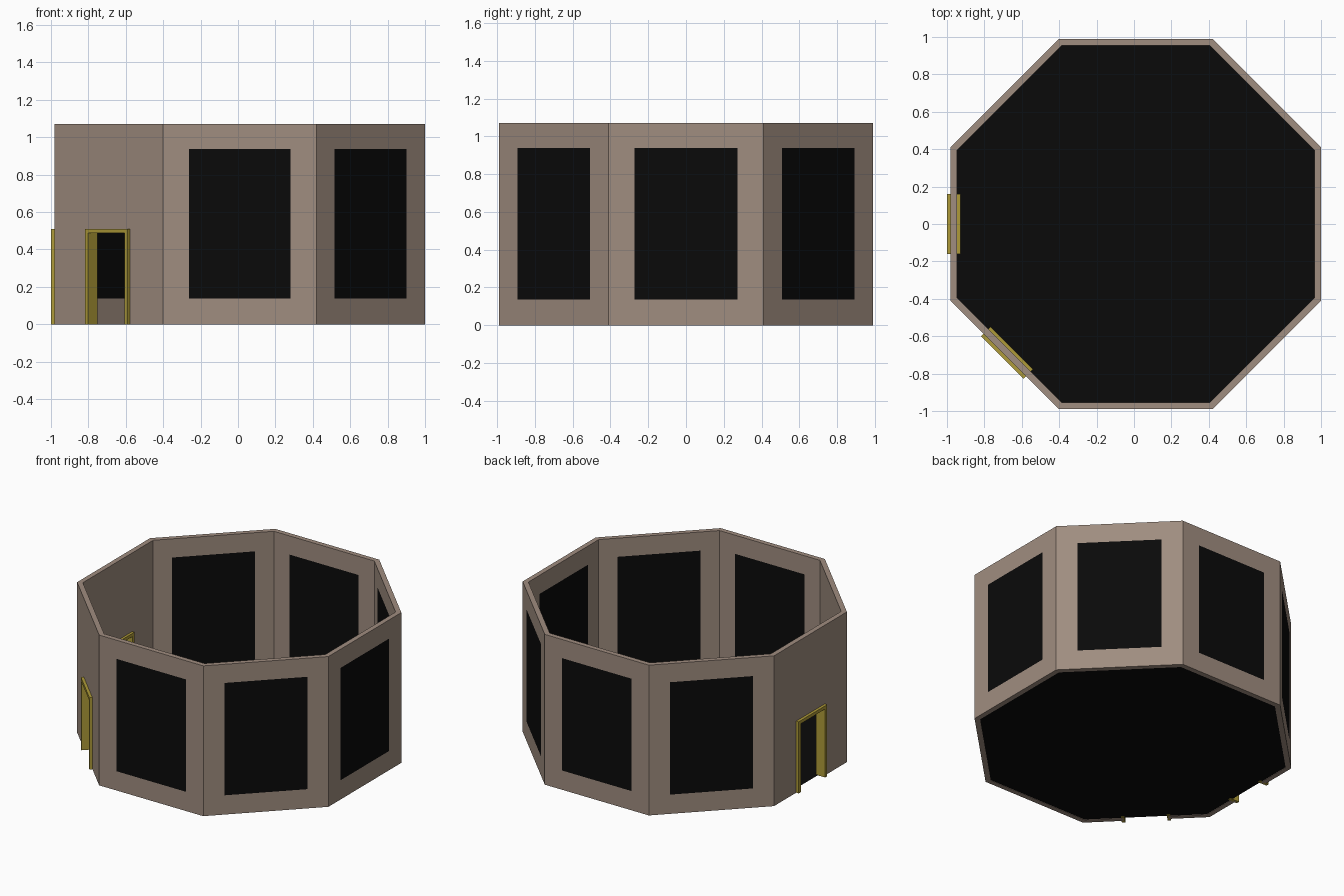
import bpy, bmesh, math
from mathutils import Matrix, Vector

if "Cube" in bpy.data.objects:
    bpy.data.objects.remove(bpy.data.objects["Cube"])

CX = 0.0095                  # octagon centre in x
OUT, INN, H = 0.99, 0.955, 1.07
T = math.tan(math.pi / 8)


def material(name, rgb):
    m = bpy.data.materials.new(name)
    m.diffuse_color = (*rgb, 1)
    m.use_nodes = True
    m.node_tree.nodes["Principled BSDF"].inputs["Base Color"].default_value = m.diffuse_color
    return m


WALL = material("taupe_wall", (0.35, 0.266, 0.214))
DARK = material("black_panel", (0.003, 0.003, 0.003))
GOLD = material("mustard_frame", (0.43, 0.33, 0.04))


def finish(bm, name, mats):
    bmesh.ops.remove_doubles(bm, verts=bm.verts, dist=1e-5)
    me = bpy.data.meshes.new(name)
    bm.to_mesh(me)
    bm.free()
    for m in mats:
        me.materials.append(m)
    ob = bpy.data.objects.new(name, me)
    bpy.context.collection.objects.link(ob)
    return ob


def side_matrix(deg):
    # local x points outward, local y runs along the wall
    return Matrix.Translation((CX, 0, 0)) @ Matrix.Rotation(math.radians(deg), 4, 'Z')


def wall(name, deg, door):
    bm = bmesh.new()

    def quad(pts, mat=0):
        f = bm.faces.new([bm.verts.new(p) for p in pts])
        f.material_index = mat

    half = 0.147 if door else 0.2725
    rows = [0, 0.495, H] if door else [0, 0.137, 0.937, H]
    centre_row = 0 if door else 1
    for d, flip in ((OUT, False), (INN, True)):
        cols = [-d * T, -half, half, d * T]
        for j in range(len(rows) - 1):
            for i in range(3):
                middle = i == 1 and j == centre_row
                if door and middle:
                    continue          # doorway opening
                y0, y1, z0, z1 = cols[i], cols[i + 1], rows[j], rows[j + 1]
                p = [(d, y0, z0), (d, y1, z0), (d, y1, z1), (d, y0, z1)]
                quad(p[::-1] if flip else p, 1 if middle else 0)
    # top rim and bottom edge
    quad([(OUT, -OUT * T, H), (OUT, OUT * T, H), (INN, INN * T, H), (INN, -INN * T, H)])
    if door:
        for s in (-1, 1):
            p = [(OUT, s * half, 0), (OUT, s * OUT * T, 0), (INN, s * INN * T, 0), (INN, s * half, 0)]
            quad(p if s < 0 else p[::-1])
    else:
        quad([(INN, -INN * T, 0), (INN, INN * T, 0), (OUT, OUT * T, 0), (OUT, -OUT * T, 0)])
    bm.transform(side_matrix(deg))
    finish(bm, name, [WALL, DARK])


def door_frame(name, deg):
    # arch profile extruded through the wall thickness
    w, b, top = 0.16, 0.023, 0.51
    x0, x1 = 0.938, 1.0095
    prof = [(-w, 0), (-w, top), (w, top), (w, 0), (w - b, 0), (w - b, top - b), (b - w, top - b), (b - w, 0)]
    bm = bmesh.new()
    f = bm.faces.new([bm.verts.new((x0, y, z)) for y, z in prof])
    ext = bmesh.ops.extrude_face_region(bm, geom=[f], use_keep_orig=True)
    verts = [g for g in ext["geom"] if isinstance(g, bmesh.types.BMVert)]
    bmesh.ops.translate(bm, verts=verts, vec=Vector((x1 - x0, 0, 0)))
    bmesh.ops.recalc_face_normals(bm, faces=bm.faces)
    bm.transform(side_matrix(deg))
    finish(bm, name, [GOLD])


# eight walls: doors on the left and front-left sides
for k in range(8):
    deg = k * 45
    is_door = deg in (180, 225)
    wall(("door_wall_" if is_door else "window_wall_") + str(k), deg, is_door)
    if is_door:
        door_frame("door_frame_" + str(k), deg)

# floor
bm = bmesh.new()
r = INN / math.cos(math.pi / 8)
bm.faces.new([bm.verts.new((CX + r * math.cos(a), r * math.sin(a), 0.003))
              for a in (math.pi / 8 + k * math.pi / 4 for k in range(8))])
finish(bm, "floor", [DARK])
